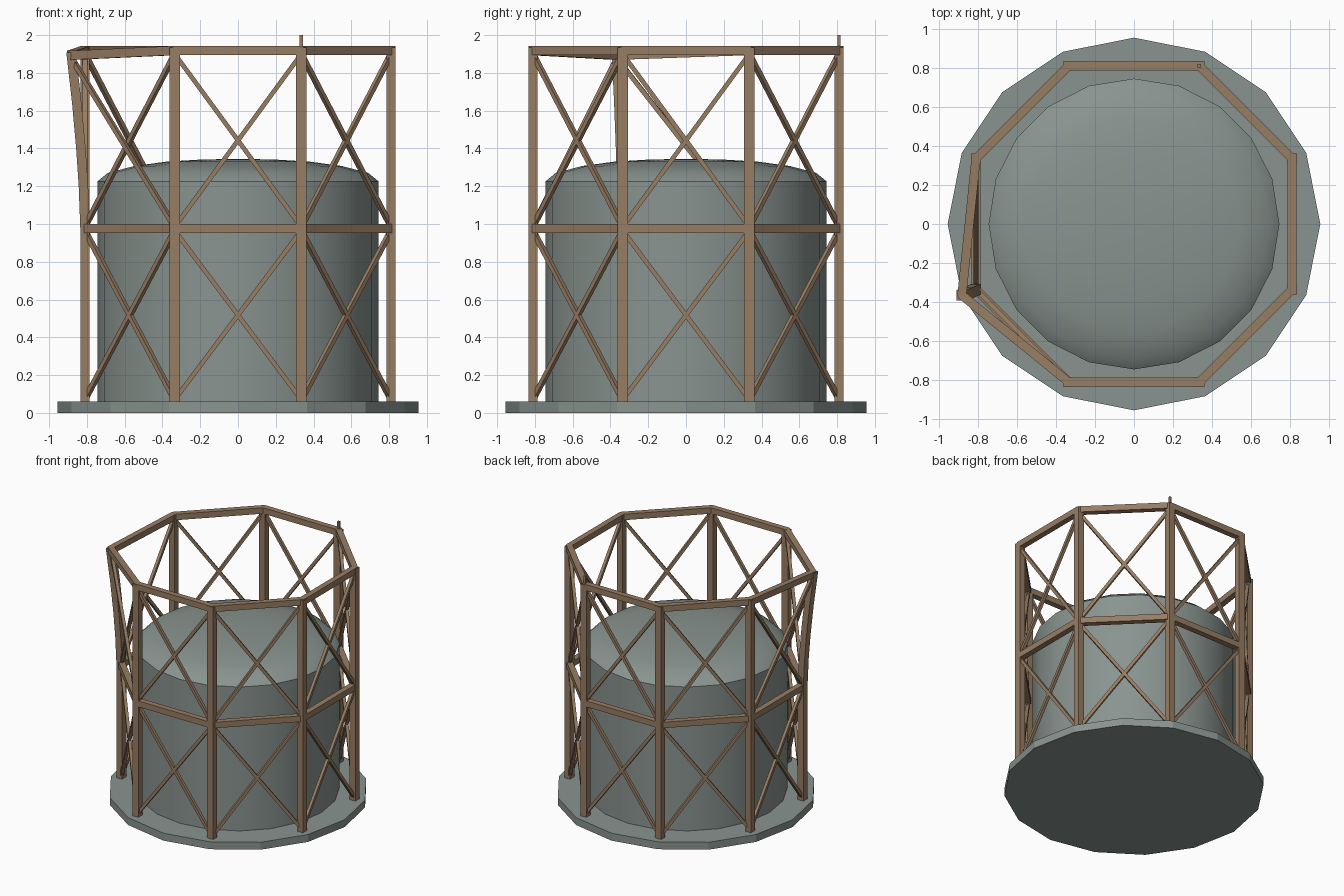
import bpy, bmesh, math
from mathutils import Vector

if "Cube" in bpy.data.objects:
    bpy.data.objects.remove(bpy.data.objects["Cube"])


def material(name, rgb):
    m = bpy.data.materials.new(name)
    m.diffuse_color = (*rgb, 1)
    m.use_nodes = True
    m.node_tree.nodes["Principled BSDF"].inputs["Base Color"].default_value = m.diffuse_color
    return m


STEEL = material("grey_green_steel", (0.25, 0.295, 0.275))
RUST = material("rusty_brown", (0.31, 0.205, 0.125))


def finish(name, bm, mat, smooth=False):
    bmesh.ops.recalc_face_normals(bm, faces=bm.faces)
    me = bpy.data.meshes.new(name)
    bm.to_mesh(me)
    bm.free()
    me.materials.append(mat)
    ob = bpy.data.objects.new(name, me)
    bpy.context.collection.objects.link(ob)
    if smooth:
        bpy.ops.object.select_all(action='DESELECT')
        ob.select_set(True)
        bpy.context.view_layer.objects.active = ob
        bpy.ops.object.shade_smooth_by_angle(angle=math.radians(30))
    return ob


def loft(bm, rings):
    """Skin a list of closed point rings and cap both ends."""
    vs = [[bm.verts.new(p) for p in r] for r in rings]
    n = len(vs[0])
    for a, b in zip(vs, vs[1:]):
        for i in range(n):
            j = (i + 1) % n
            bm.faces.new((a[i], a[j], b[j], b[i]))
    bm.faces.new(vs[0][::-1])
    bm.faces.new(vs[-1])


def circle(r, z, n):
    return [(r * math.cos(math.tau * i / n), r * math.sin(math.tau * i / n), z)
            for i in range(n)]


CORNERS = ((-1, -1), (1, -1), (1, 1), (-1, 1))


def bar(bm, a, b, w, h, extend=0.0):
    """Rectangular bar from a to b with its height axis kept upright."""
    a, b = Vector(a), Vector(b)
    d = (b - a).normalized()
    side = d.cross(Vector((0, 0, 1))).normalized()
    up = side.cross(d)
    loft(bm, [[p + side * (x * w / 2) + up * (y * h / 2) for x, y in CORNERS]
              for p in (a - d * extend, b + d * extend)])


# Foundation slab
bm = bmesh.new()
loft(bm, [circle(0.955, 0, 16), circle(0.955, 0.06, 16)])
finish("foundation_slab", bm, STEEL)

# Tank with a shallow domed lid
bm = bmesh.new()
profile = [(0.745, 0.05), (0.745, 1.225), (0.69, 1.27), (0.55, 1.307),
           (0.38, 1.33), (0.2, 1.341), (0.06, 1.344)]
loft(bm, [circle(r, z, 20) for r, z in profile])
finish("gas_tank", bm, STEEL, smooth=True)

# Corner positions of the eight-sided guide frame; one corner is buckled
A, B = 0.335, 0.81
SITES = [(B, A), (A, B), (-A, B), (-B, A), (-B, -A), (-A, -B), (A, -B), (B, -A)]
BENT = 4
MID_Z, TOP_Z = 0.977, 1.918


def joint(i, z):
    """Frame corner i at height z, leaning out where it is buckled."""
    x, y = SITES[i % 8]
    if i % 8 == BENT and z > MID_Z:
        t = (z - MID_Z) / (TOP_Z - MID_Z)
        bend = t ** 1.5
        return Vector((x - 0.072 * bend, y - 0.03 * bend, z - 0.025 * t ** 3))
    return Vector((x, y, z))


# Posts
bm = bmesh.new()
for i, (x, y) in enumerate(SITES):
    wx, wy = (0.05, 0.055) if abs(x) > abs(y) else (0.055, 0.05)
    heights = [0.055, MID_Z, 1.2, 1.4, 1.65, 1.935] if i == BENT else [0.055, 1.935]
    loft(bm, [[joint(i, z) + Vector((u * wx / 2, v * wy / 2, 0)) for u, v in CORNERS]
              for z in heights])
finish("frame_posts", bm, RUST)

# Ring beams at mid height and at the top
for name, z in (("middle_ring_beams", MID_Z), ("top_ring_beams", TOP_Z)):
    bm = bmesh.new()
    for i in range(8):
        bar(bm, joint(i, z), joint(i + 1, z), 0.046, 0.048, 0.009)
    finish(name, bm, RUST)

# Crossed braces in both tiers
for name, lo, hi in (("lower_braces", 0.07, 0.965), ("upper_braces", 0.985, 1.9)):
    bm = bmesh.new()
    for i in range(8):
        bar(bm, joint(i, lo), joint(i + 1, hi), 0.024, 0.024)
        bar(bm, joint(i + 1, lo), joint(i, hi), 0.024, 0.024)
    finish(name, bm, RUST)

# Short rod standing on one corner
bm = bmesh.new()
loft(bm, [[(A + 0.009 * u, B + 0.009 * v, z) for u, v in CORNERS] for z in (1.92, 2.0)])
finish("top_rod", bm, RUST)
